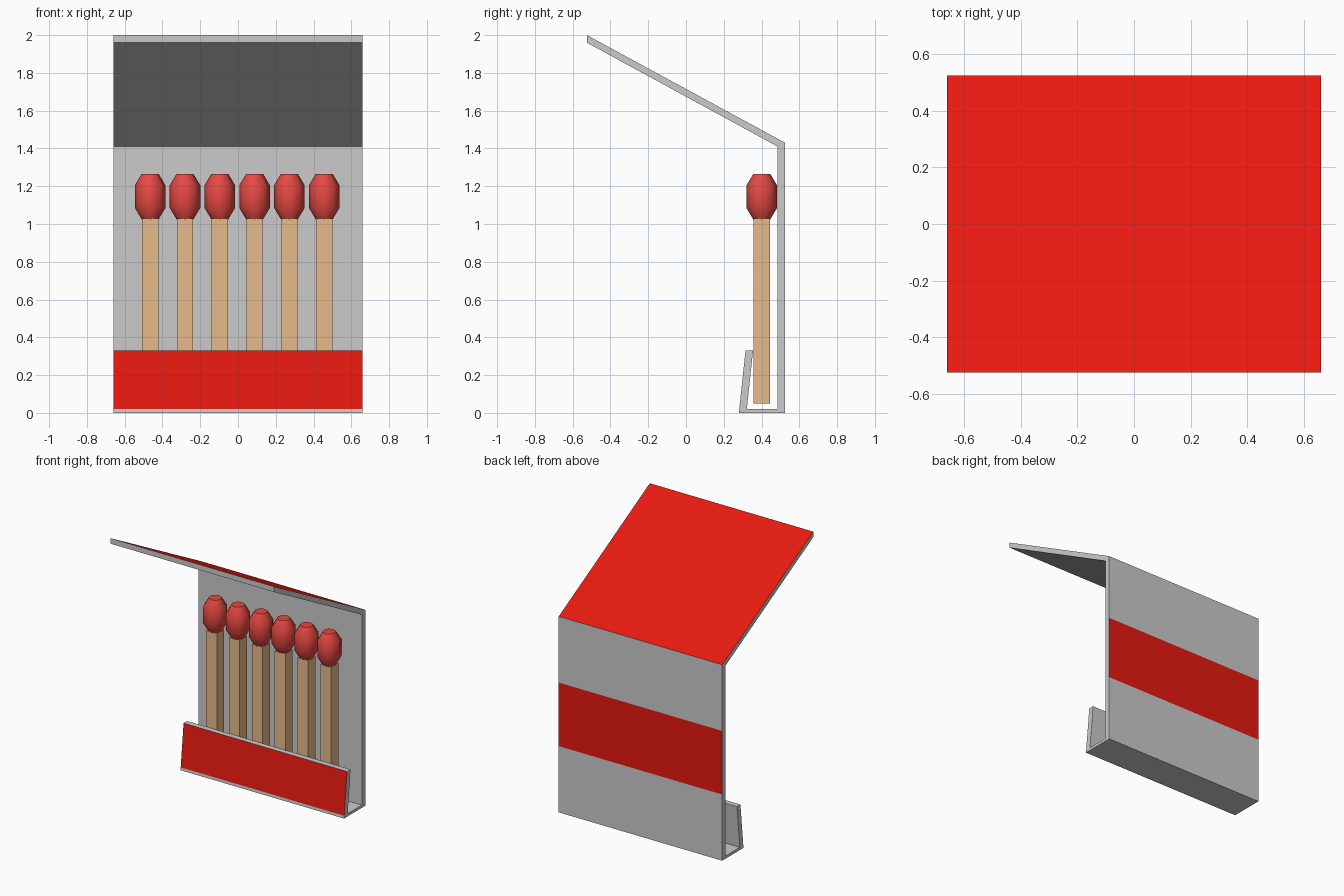
import bpy, bmesh
from math import cos, sin, pi, radians

if "Cube" in bpy.data.objects:
    bpy.data.objects.remove(bpy.data.objects["Cube"])


def material(name, rgb):
    m = bpy.data.materials.new(name)
    m.diffuse_color = (*rgb, 1)
    m.use_nodes = True
    m.node_tree.nodes["Principled BSDF"].inputs["Base Color"].default_value = m.diffuse_color
    return m


def add_object(name, bm, mats):
    bmesh.ops.recalc_face_normals(bm, faces=bm.faces)
    me = bpy.data.meshes.new(name)
    bm.to_mesh(me)
    bm.free()
    for m in mats:
        me.materials.append(m)
    ob = bpy.data.objects.new(name, me)
    bpy.context.collection.objects.link(ob)
    return ob


card = material("plain_card", (0.8, 0.8, 0.8))
red = material("red_print", (0.8, 0.01, 0.005))
wood = material("wood", (0.8, 0.5, 0.26))
tip = material("match_tip", (0.8, 0.065, 0.055))

# Folded card cover: side profile (y, z, red flag for the face to the next point)
HALF_W = 0.66
profile = [
    (-0.525, 2.00, 1), (0.525, 1.43, 0),               # lid top
    (0.525, 0.947, 1), (0.525, 0.483, 0),              # stripe on the back
    (0.525, 0.00, 0), (0.28, 0.00, 0),                 # base
    (0.282, 0.02, 1), (0.315, 0.33, 0),                # front flap
    (0.355, 0.33, 0), (0.322, 0.02, 0),                # inside of flap
    (0.485, 0.02, 0), (0.485, 1.41, 0), (-0.525, 1.96, 0),
]
bm = bmesh.new()
left = [bm.verts.new((-HALF_W, y, z)) for y, z, _ in profile]
right = [bm.verts.new((HALF_W, y, z)) for y, z, _ in profile]
n = len(profile)
for i, (_, _, is_red) in enumerate(profile):
    j = (i + 1) % n
    bm.faces.new((left[i], left[j], right[j], right[i])).material_index = is_red
bm.faces.new(left)
bm.faces.new(right[::-1])
add_object("folded_cover", bm, [card, red])


# Match stick: square bar
def make_stick(name, x, y):
    bm = bmesh.new()
    bmesh.ops.create_cube(bm, size=1)
    for v in bm.verts:
        v.co = (x + v.co.x * 0.086, y + v.co.y * 0.086, 0.54 + v.co.z * 0.98)
    add_object(name, bm, [wood])


# Match head: eight-sided lathe with tapered ends
def make_head(name, x, y, sides=8):
    bm = bmesh.new()
    rings = []
    for r, z in [(0.045, 1.025), (0.081, 1.085), (0.081, 1.205), (0.045, 1.265)]:
        rings.append([bm.verts.new((x + r * cos(2 * pi * k / sides),
                                    y + r * sin(2 * pi * k / sides), z))
                      for k in range(sides)])
    for a, b in zip(rings, rings[1:]):
        for k in range(sides):
            m = (k + 1) % sides
            bm.faces.new((a[k], a[m], b[m], b[k]))
    bm.faces.new(rings[0][::-1])
    bm.faces.new(rings[-1])
    ob = add_object(name, bm, [tip])
    bpy.ops.object.select_all(action='DESELECT')
    bpy.context.view_layer.objects.active = ob
    ob.select_set(True)
    bpy.ops.object.shade_smooth_by_angle(angle=radians(50))


# Row of six matches
for i in range(6):
    x = -0.465 + i * 0.1843
    make_stick(f"match_stick_{i + 1}", x, 0.401)
    make_head(f"match_head_{i + 1}", x, 0.401)
